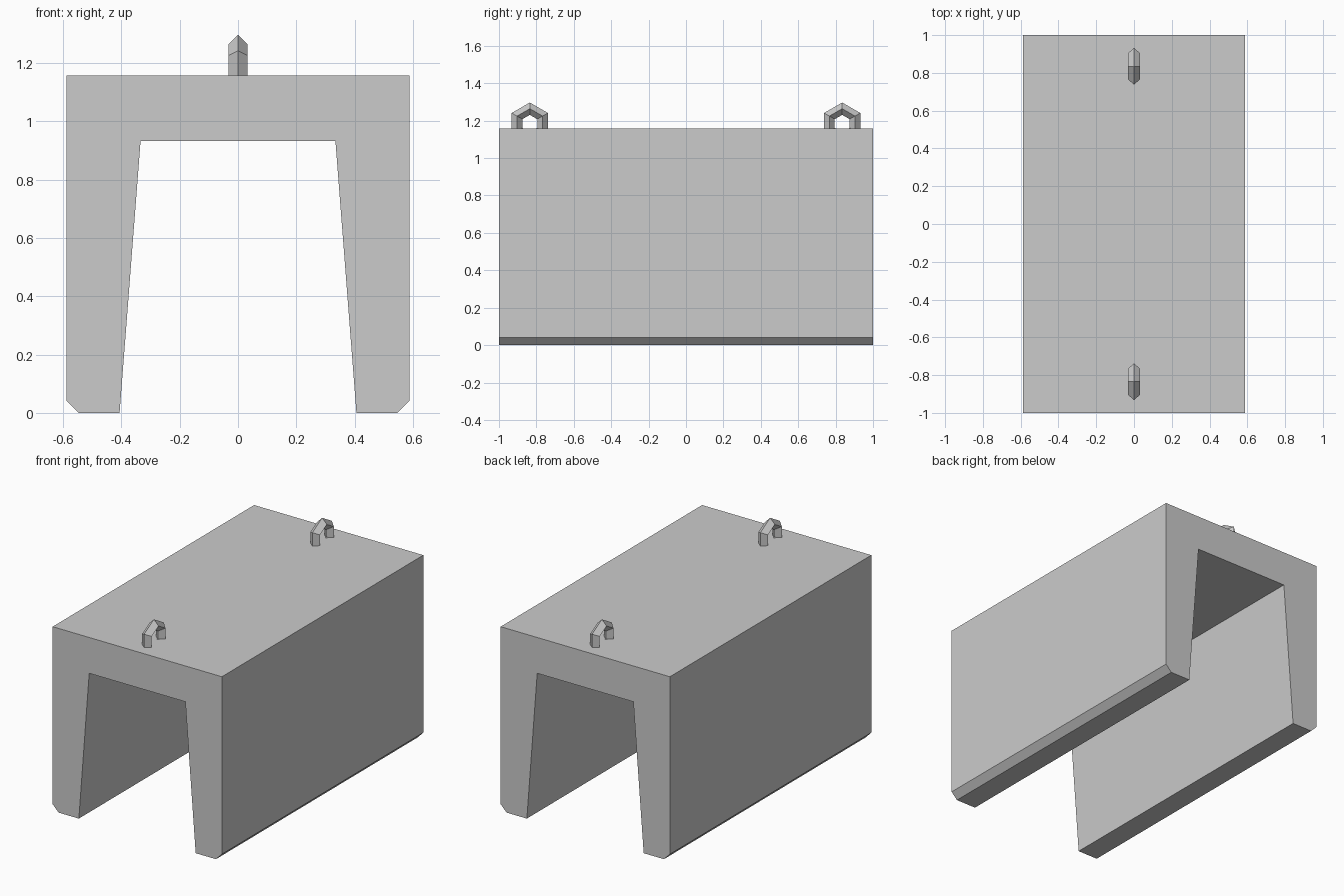
import bpy
import bmesh
from math import radians

cube = bpy.data.objects.get("Cube")
if cube:
    bpy.data.objects.remove(cube, do_unlink=True)

# One plain concrete grey for everything
concrete = bpy.data.materials.new("concrete_grey")
concrete.use_nodes = True
grey = (0.6, 0.6, 0.6, 1)
concrete.diffuse_color = grey
concrete.node_tree.nodes["Principled BSDF"].inputs["Base Color"].default_value = grey

# Channel body: half profile (x, z), mirrored and extruded along y
half = [(0.334, 0.932), (0.406, 0), (0.547, 0), (0.588, 0.042), (0.588, 1.157)]
profile = half + [(-x, z) for x, z in reversed(half)]
bm = bmesh.new()
face = bm.faces.new([bm.verts.new((x, -1, z)) for x, z in profile])
extruded = bmesh.ops.extrude_face_region(bm, geom=[face], use_keep_orig=True)
back = [v for v in extruded["geom"] if isinstance(v, bmesh.types.BMVert)]
bmesh.ops.translate(bm, verts=back, vec=(0, 2, 0))
bmesh.ops.recalc_face_normals(bm, faces=bm.faces)
mesh = bpy.data.meshes.new("channel_body")
bm.to_mesh(mesh)
bm.free()
mesh.materials.append(concrete)
body = bpy.data.objects.new("channel_body", mesh)
bpy.context.collection.objects.link(body)

# Lifting loops: six-sided rings of diamond section, sunk into the top
for name, y in (("front_lifting_loop", -0.835), ("back_lifting_loop", 0.835)):
    bpy.ops.mesh.primitive_torus_add(
        major_segments=6, minor_segments=4, major_radius=0.079, minor_radius=0.033,
        location=(0, y, 1.185), rotation=(0, radians(-90), 0))
    loop = bpy.context.object
    loop.name = name
    loop.data.materials.append(concrete)
    bpy.ops.object.shade_flat()
